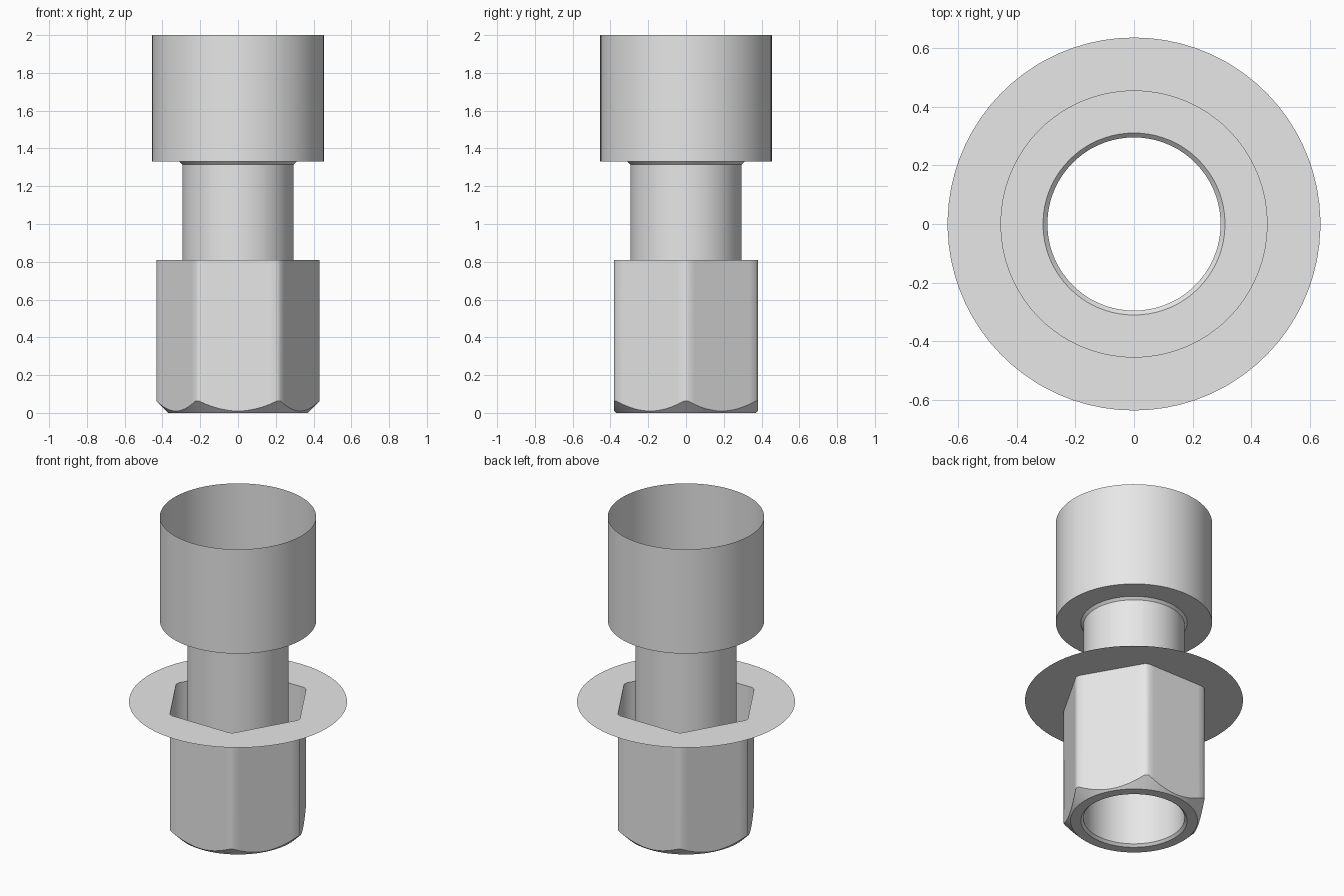
import bpy
import bmesh
from math import cos, sin, pi, acos, radians

cube = bpy.data.objects.get("Cube")
if cube:
    bpy.data.objects.remove(cube)

GREY = (0.8, 0.8, 0.8, 1)
grey = bpy.data.materials.new("plain grey metal")
grey.use_nodes = True
grey.diffuse_color = GREY
grey.node_tree.nodes["Principled BSDF"].inputs["Base Color"].default_value = GREY

# Main sizes
FLAT, CORNER = 0.38, 0.432
CHAMFER_FOOT = 0.37
BORE, BORE_EDGE = 0.295, 0.31
CUP, FLANGE = 0.455, 0.635
NUT_TOP, CUP_FLOOR, TOP = 0.81, 1.33, 2.0
BEVEL = 0.015

# Angles shared by every ring: samples across each hex flat plus its rounded corner
half = acos(FLAT / CORNER)
STEPS = 12
angles = []
for k in range(6):
    middle = radians(30 + 60 * k)
    angles += [middle - half + 2 * half * i / STEPS for i in range(STEPS + 1)]
    angles.append(middle + radians(30))


def hex_radius(a):
    off = (a % (pi / 3)) - pi / 6
    return min(CORNER, FLAT / cos(off))


def circle(r, z):
    return [(r * cos(a), r * sin(a), z) for a in angles]


def hexagon(height):
    """Rounded hex ring; height gives z from the local radius."""
    return [(hex_radius(a) * cos(a), hex_radius(a) * sin(a), height(hex_radius(a)))
            for a in angles]


def loft(name, rings):
    """Skin successive rings into one open surface."""
    bm = bmesh.new()
    loops = [[bm.verts.new(p) for p in ring] for ring in rings]
    n = len(angles)
    for low, high in zip(loops, loops[1:]):
        for i in range(n):
            j = (i + 1) % n
            bm.faces.new((low[i], low[j], high[j], high[i]))
    mesh = bpy.data.meshes.new(name)
    bm.to_mesh(mesh)
    bm.free()
    mesh.materials.append(grey)
    ob = bpy.data.objects.new(name, mesh)
    bpy.context.collection.objects.link(ob)
    bpy.ops.object.select_all(action='DESELECT')
    ob.select_set(True)
    bpy.context.view_layer.objects.active = ob
    bpy.ops.object.shade_smooth_by_angle(angle=radians(30))
    return ob


# Hex nut shell with a conical chamfer cut into its lower end
loft("hex_nut", [
    circle(BORE_EDGE, 0),
    circle(CHAMFER_FOOT, 0),
    hexagon(lambda r: r - CHAMFER_FOOT),
    hexagon(lambda r: NUT_TOP),
])

# Thin round flange with a hex opening
loft("flange", [circle(FLANGE, NUT_TOP), hexagon(lambda r: NUT_TOP)])

# Through tube, flared at both ends
loft("neck_tube", [
    circle(BORE_EDGE, 0),
    circle(BORE, BEVEL),
    circle(BORE, CUP_FLOOR - BEVEL),
    circle(BORE_EDGE, CUP_FLOOR),
])

# Open cup on top with a ring-shaped floor
loft("cup", [
    circle(BORE_EDGE, CUP_FLOOR),
    circle(CUP, CUP_FLOOR),
    circle(CUP, TOP),
])
